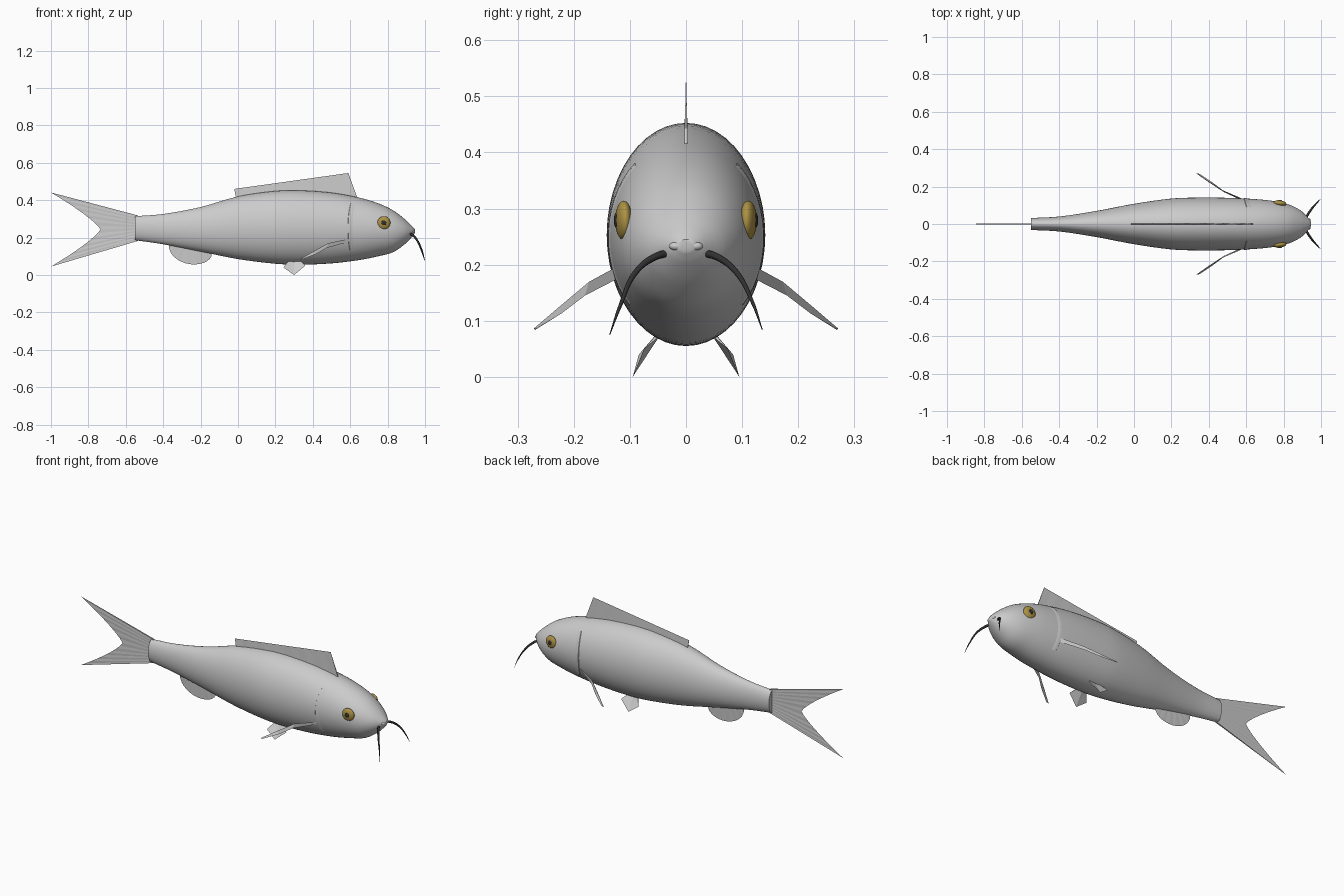
import bpy, bmesh, math
from mathutils import Vector

if "Cube" in bpy.data.objects:
    bpy.data.objects.remove(bpy.data.objects["Cube"])


def material(name, rgb):
    m = bpy.data.materials.new(name)
    m.diffuse_color = (*rgb, 1)
    m.use_nodes = True
    m.node_tree.nodes["Principled BSDF"].inputs["Base Color"].default_value = m.diffuse_color
    return m


GOLD = material("gold", (0.42, 0.29, 0.06))
DARK = material("dark", (0.03, 0.03, 0.03))


def make(name, verts, faces, mat=None, smooth=None):
    me = bpy.data.meshes.new(name)
    me.from_pydata([tuple(v) for v in verts], [], faces)
    bm = bmesh.new()
    bm.from_mesh(me)
    bmesh.ops.recalc_face_normals(bm, faces=bm.faces)
    bm.to_mesh(me)
    bm.free()
    ob = bpy.data.objects.new(name, me)
    bpy.context.collection.objects.link(ob)
    if mat:
        me.materials.append(mat)
    if smooth:
        bpy.ops.object.select_all(action='DESELECT')
        ob.select_set(True)
        bpy.context.view_layer.objects.active = ob
        bpy.ops.object.shade_smooth_by_angle(angle=math.radians(smooth))
    return ob


# Body stations: x, top z, bottom z, half width
ST = [(-.55, .314, .186, .032), (-.4, .326, .164, .040), (-.2, .363, .125, .070),
      (0, .42, .085, .108), (.2, .449, .060, .136), (.33, .452, .055, .141),
      (.5, .440, .062, .140), (.65, .413, .080, .133), (.75, .383, .100, .122),
      (.83, .345, .122, .103), (.89, .300, .163, .073), (.93, .262, .203, .035),
      (.945, .245, .224, .014)]


def station(x):
    """Smooth interpolation of (top, bottom, half width) along the body."""
    i = max(k for k in range(len(ST) - 1) if ST[k][0] <= x or k == 0)
    a, b = ST[i], ST[i + 1]
    h = b[0] - a[0]
    t = min(max((x - a[0]) / h, 0), 1)

    def slope(k, c):
        lo, hi = ST[max(k - 1, 0)], ST[min(k + 1, len(ST) - 1)]
        return (hi[c] - lo[c]) / (hi[0] - lo[0])
    return [(2*t**3 - 3*t*t + 1) * a[c] + (t**3 - 2*t*t + t) * h * slope(i, c)
            + (3*t*t - 2*t**3) * b[c] + (t**3 - t*t) * h * slope(i + 1, c) for c in (1, 2, 3)]


def skin(x, ang, grow=0.0):
    top, bot, w = station(x)
    return Vector((x, (w + grow) * math.cos(ang),
                   (top + bot) / 2 + ((top - bot) / 2 + grow) * math.sin(ang)))


def grid_faces(rows, cols, wrap=False):
    return [(r*cols + c, r*cols + (c+1) % cols, (r+1)*cols + (c+1) % cols, (r+1)*cols + c)
            for r in range(rows - 1) for c in range(cols if wrap else cols - 1)]


# Body
N = 48
xs = [a[0] + (b[0] - a[0]) * k / 4 for a, b in zip(ST, ST[1:]) for k in range(4)] + [.945]
verts = [skin(x, math.tau * k / N) for x in xs for k in range(N)]
faces = grid_faces(len(xs), N, True)
faces += [tuple(range(N)), tuple(range((len(xs) - 1) * N, len(xs) * N))]
make("body", verts, faces, smooth=40)

# Gill covers: slim raised arcs behind the head
for side in (1, -1):
    v = []
    for k in range(15):
        a = -0.75 + 1.6 * k / 14
        x0 = .585 + .02 * a * a
        for dx, g in ((0, -.003), (.004, .0025), (.018, .0025), (.035, -.003)):
            p = skin(x0 + dx, a, g)
            v.append((p.x, side * p.y, p.z))
    make("gill_cover", v, grid_faces(15, 4), smooth=40)


def fin(name, root, tip, normal, thick):
    """Thin wedge: thick along the root, sharp at the outer edge, faint rays."""
    n = len(root)
    nv = Vector(normal).normalized()
    t = [thick * (1 if k % 2 == 0 else .6) for k in range(n)]
    root, tip = [Vector(p) for p in root], [Vector(p) for p in tip]
    v = [p + nv * d for p, d in zip(root, t)] + [p - nv * d for p, d in zip(root, t)] + tip
    f = [(2*n, 0, n), (3*n - 1, 2*n - 1, n - 1)]
    for k in range(n - 1):
        f += [(k, k+1, 2*n + k+1, 2*n + k), (n + k+1, n + k, 2*n + k, 2*n + k+1),
              (k, n + k, n + k+1, k+1)]
    return make(name, v, f)


# Tail fin: forked fan
S = [-1 + k / 10 for k in range(21)]
fin("tail_fin", [(-.535, 0, .25 + .068 * s) for s in S],
    [(-.735 - .265 * abs(s)**1.25, 0, .243 + .198 * s) for s in S], (0, 1, 0), .004)

# Dorsal fin
U = [k / 14 for k in range(15)]
fin("dorsal_fin", [(-.01 + .65*u, 0, station(-.01 + .65*u)[0] - .008) for u in U],
    [(-.02 + .61*u, 0, .46 + .085*u) for u in U], (0, 1, 0), .003)

# Anal fin: rounded lobe
fin("anal_fin", [(-.36 + .21*u, 0, station(-.36 + .21*u)[1] + .008) for u in U],
    [(-.255 - .115 * math.cos(math.pi*u), 0, .158 - .045*u - .078 * math.sin(math.pi*u))
     for u in U], (0, 1, 0), .003)

for s in (1, -1):
    # Pectoral fins
    fin("pectoral_fin",
        [(.61, s*.12, .195), (.48, s*.172, .168), (.40, s*.225, .122), (.335, s*.27, .085)],
        [(.59, s*.12, .176), (.475, s*.18, .145), (.42, s*.222, .113), (.35, s*.268, .086)],
        (.3, s*.5, .8), .003)
    # Pelvic fins
    fin("pelvic_fin",
        [(.27, s*.05, .075), (.30, s*.05, .074), (.335, s*.05, .074)],
        [(.243, s*.084, .04), (.30, s*.095, 0), (.36, s*.075, .05)], (0, s*.8, .55), .003)

    # Eyes and pupils
    for name, r, d, y, mat in (("eye", .035, .015, .111, GOLD), ("pupil", .013, .004, .1245, DARK)):
        bpy.ops.mesh.primitive_uv_sphere_add(segments=24, ring_count=16, radius=1,
                                             location=(.78, s * y, .279),
                                             rotation=(0, 0, -s * .12))
        eye = bpy.context.object
        eye.name = name
        eye.scale = (r, d, r)
        eye.data.materials.append(mat)
        bpy.ops.object.shade_smooth()

    # Nostril-like lip bumps beside the mouth
    bpy.ops.mesh.primitive_uv_sphere_add(segments=16, ring_count=10, radius=1,
                                         location=(.936, s * .016, .233))
    lip = bpy.context.object
    lip.name = "lip"
    lip.scale = (.009, .014, .008)
    bpy.ops.object.shade_smooth()

    # Barbels: tapering curved whiskers
    drop = 0 if s > 0 else .009
    path = [(.915, .025, .222, 1), (.932, .055, .214, 1), (.957, .09, .186, .8),
            (.983, .118, .134 - drop, .5), (.998, .136, .084 - drop, .12)]
    cu = bpy.data.curves.new("barbel", 'CURVE')
    cu.dimensions = '3D'
    cu.bevel_depth = .0065
    cu.bevel_resolution = 2
    cu.use_fill_caps = True
    sp = cu.splines.new('BEZIER')
    sp.bezier_points.add(len(path) - 1)
    for bp, (x, y, z, r) in zip(sp.bezier_points, path):
        bp.co = (x, s * y, z)
        bp.radius = r
        bp.handle_left_type = bp.handle_right_type = 'AUTO'
    cu.materials.append(DARK)
    bpy.context.collection.objects.link(bpy.data.objects.new("barbel", cu))
